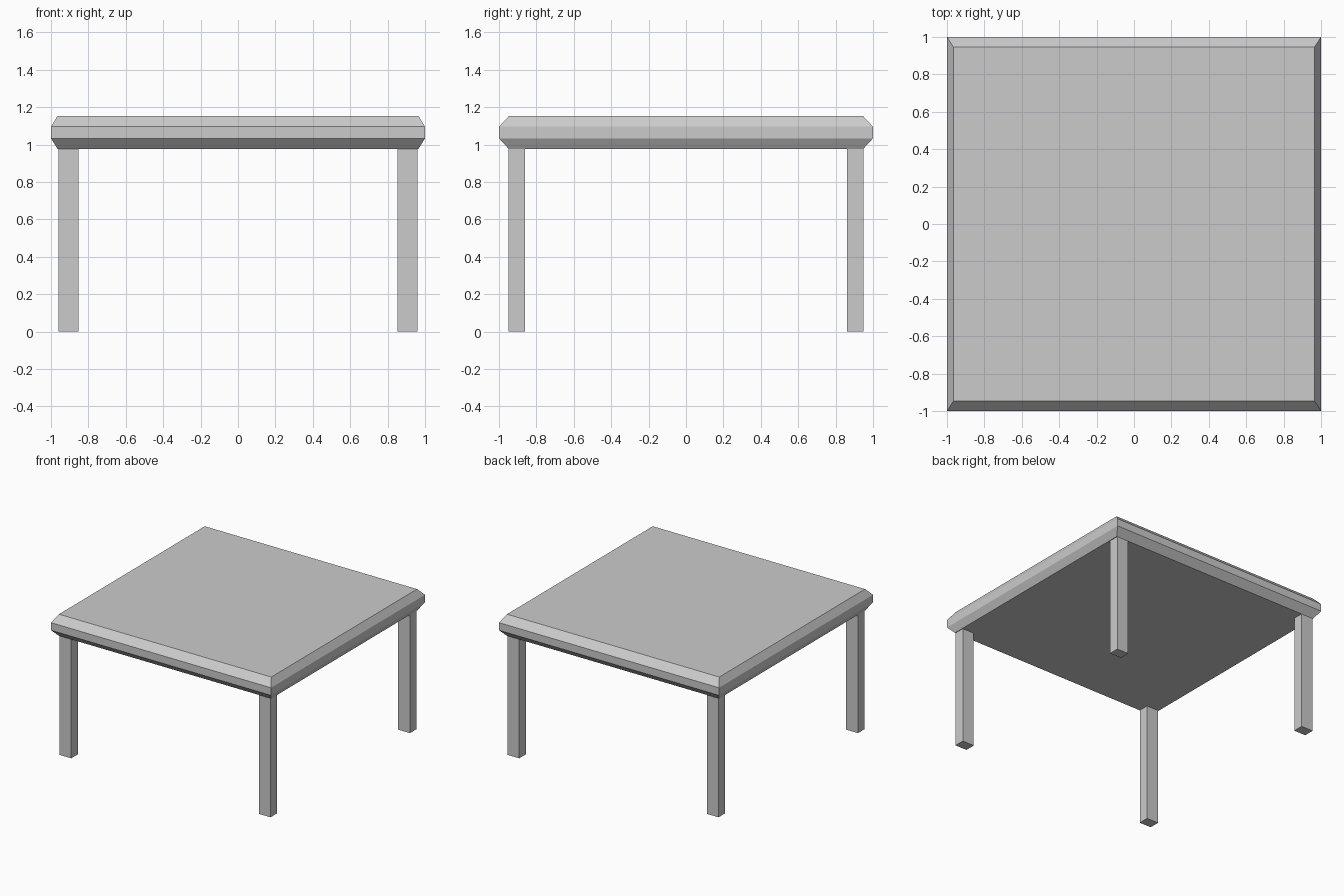
import bpy, bmesh

if "Cube" in bpy.data.objects:
    bpy.data.objects.remove(bpy.data.objects["Cube"])


def add_object(name, bm):
    bmesh.ops.recalc_face_normals(bm, faces=bm.faces[:])
    mesh = bpy.data.meshes.new(name)
    bm.to_mesh(mesh)
    bm.free()
    obj = bpy.data.objects.new(name, mesh)
    bpy.context.collection.objects.link(obj)
    return obj


def stacked_block(name, levels, cx=0.0, cy=0.0):
    """Loft rectangles given as (half_x, half_y, z) and cap both ends."""
    bm = bmesh.new()
    rings = [[bm.verts.new((cx + sx * hx, cy + sy * hy, z))
              for sx, sy in ((-1, -1), (1, -1), (1, 1), (-1, 1))]
             for hx, hy, z in levels]
    for lower, upper in zip(rings, rings[1:]):
        for i in range(4):
            j = (i + 1) % 4
            bm.faces.new((lower[i], lower[j], upper[j], upper[i]))
    bm.faces.new(rings[0])
    bm.faces.new(rings[-1])
    return add_object(name, bm)


# Table top with chamfered upper and lower rims
UNDERSIDE = 0.977
stacked_block("table_top", [
    (0.965, 0.948, UNDERSIDE),
    (1.0, 1.0, 1.033),
    (1.0, 1.0, 1.095),
    (0.965, 0.946, 1.153),
])

# Four straight legs, one at each corner
LEG_X, LEG_Y = 0.0535, 0.043
for y_name, sy in (("front", -1), ("back", 1)):
    for x_name, sx in (("left", -1), ("right", 1)):
        stacked_block(f"{y_name}_{x_name}_leg",
                      [(LEG_X, LEG_Y, 0.0), (LEG_X, LEG_Y, UNDERSIDE)],
                      sx * 0.906, sy * 0.905)
